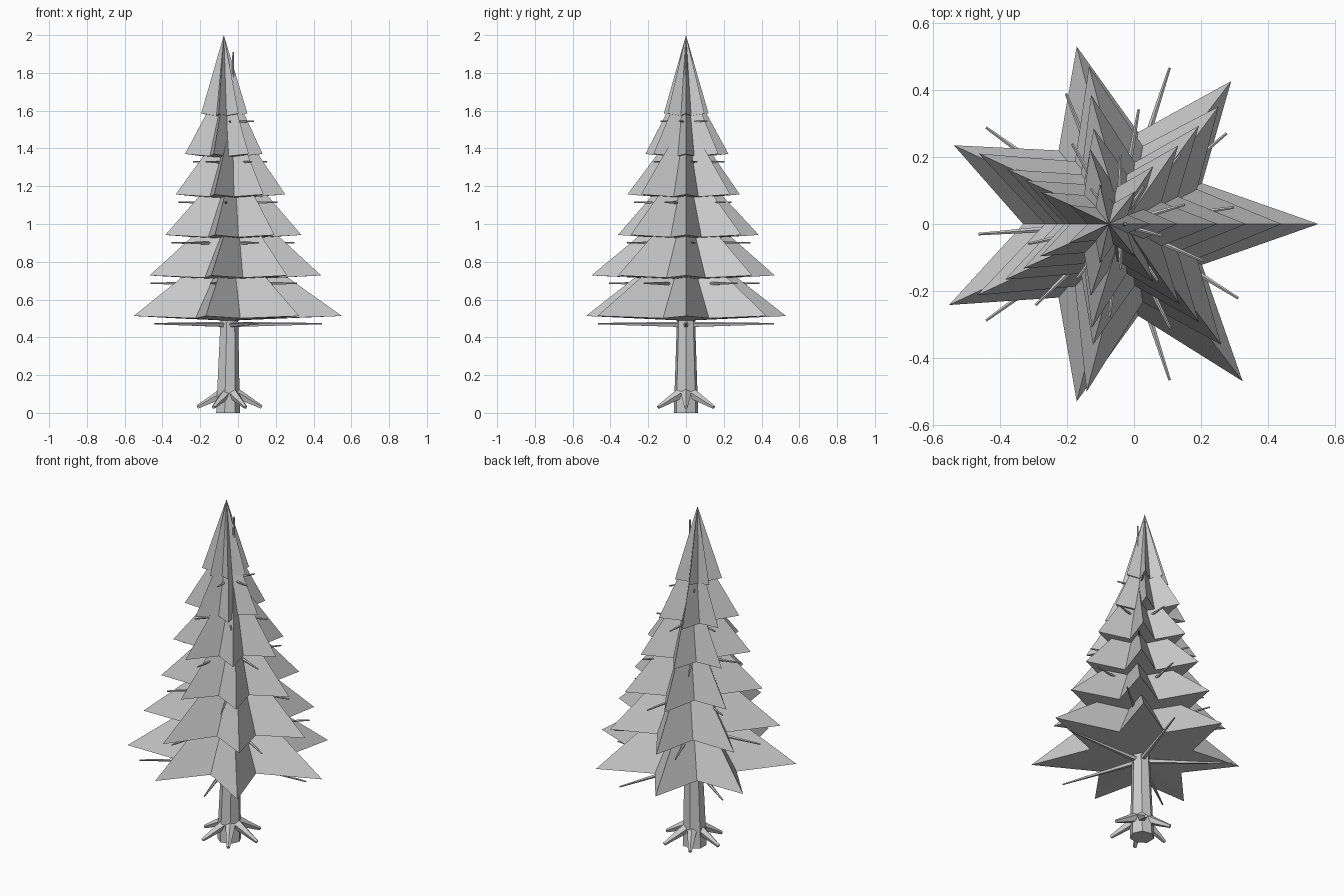
import bpy, bmesh, math
from mathutils import Vector

if "Cube" in bpy.data.objects:
    bpy.data.objects.remove(bpy.data.objects["Cube"])

grey = bpy.data.materials.new("plain_grey")
grey.diffuse_color = (0.6, 0.6, 0.6, 1)
grey.use_nodes = True
grey.node_tree.nodes["Principled BSDF"].inputs["Base Color"].default_value = grey.diffuse_color


def finish(name, bm):
    bmesh.ops.recalc_face_normals(bm, faces=bm.faces)
    mesh = bpy.data.meshes.new(name)
    bm.to_mesh(mesh)
    bm.free()
    mesh.materials.append(grey)
    obj = bpy.data.objects.new(name, mesh)
    bpy.context.collection.objects.link(obj)
    return obj


def spike(bm, a, b, ra, rb, sides):
    """Tapered stick from a to b."""
    a, b = Vector(a), Vector(b)
    d = b - a
    rot = d.to_track_quat('Z', 'Y').to_matrix().to_4x4()
    rot.translation = (a + b) / 2
    bmesh.ops.create_cone(bm, cap_ends=True, segments=sides, radius1=ra,
                          radius2=rb, depth=d.length, matrix=rot)


def trunk_x(z):
    return -0.056 + 0.03 * z / 1.91


# Trunk: seven-sided, slightly leaning, tip pokes out near the top
bm = bmesh.new()
rings = []
for z, r in ((0, 0.066), (0.47, 0.05), (1.91, 0.004)):
    rings.append([bm.verts.new((trunk_x(z) + r * math.cos(i * math.tau / 7),
                                r * math.sin(i * math.tau / 7), z)) for i in range(7)])
for lo, hi in zip(rings, rings[1:]):
    for i in range(7):
        j = (i + 1) % 7
        bm.faces.new((lo[i], lo[j], hi[j], hi[i]))
bm.faces.new(rings[0])
bm.faces.new(rings[-1])
finish("trunk", bm)

# Roots: six tapered spikes round the base
bm = bmesh.new()
for k in range(6):
    c, s = math.cos(k * math.tau / 6), math.sin(k * math.tau / 6)
    spike(bm, (-0.045 + 0.03 * c, 0.03 * s, 0.105), (-0.045 + 0.17 * c, 0.17 * s, 0.03),
          0.03, 0.01, 5)
finish("roots", bm)

# Bare branches: five under each foliage tier, each ring turned a little further
for n, r in enumerate((0.49, 0.42, 0.347, 0.277, 0.205, 0.135)):
    bm = bmesh.new()
    z = 0.467 + 0.2145 * n
    x = -0.045
    for k in range(5):
        a = 0.7 * n + k * math.tau / 5
        c, s = math.cos(a), math.sin(a)
        spike(bm, (x, 0, z), (x + r * c, r * s, z + 0.005), 0.016 - 0.0015 * n, 0.004, 5)
    finish(f"branches_{n + 1}", bm)

# Foliage: seven-pointed star cones; centre x, apex x, point radii
tiers = (
    (-0.05, -0.035, (0.60, 0.545, 0.543, 0.541, 0.557, 0.543, 0.60)),
    (-0.027, -0.01, (0.467, 0.448, 0.482, 0.484, 0.49, 0.513, 0.46)),
    (-0.04, -0.02, (0.375, 0.375, 0.395, 0.375, 0.383, 0.369, 0.375)),
    (-0.055, -0.03, (0.305, 0.30, 0.292, 0.30, 0.305, 0.318, 0.305)),
    (-0.08, -0.06, (0.21, 0.22, 0.23, 0.22, 0.222, 0.22, 0.22)),
    (-0.075, -0.075, (0.125, 0.125, 0.122, 0.13, 0.133, 0.12, 0.125)),
)
for n, (cx, ax, radii) in enumerate(tiers):
    bm = bmesh.new()
    z = 0.513 + 0.2145 * n
    notch = 0.5 * sum(radii) / 7
    top = bm.verts.new((ax, 0, 2.0 if n == 5 else z + 0.415))
    under = bm.verts.new((cx, 0, z - 0.025))
    ring = []
    for i in range(14):
        a = i * math.tau / 14
        r, drop = (notch, 0.012) if i % 2 else (radii[i // 2], 0)
        ring.append(bm.verts.new((cx + r * math.cos(a), r * math.sin(a), z - drop)))
    for i in range(14):
        j = (i + 1) % 14
        bm.faces.new((ring[i], ring[j], top))
        bm.faces.new((ring[j], ring[i], under))
    finish(f"foliage_tier_{n + 1}", bm)
